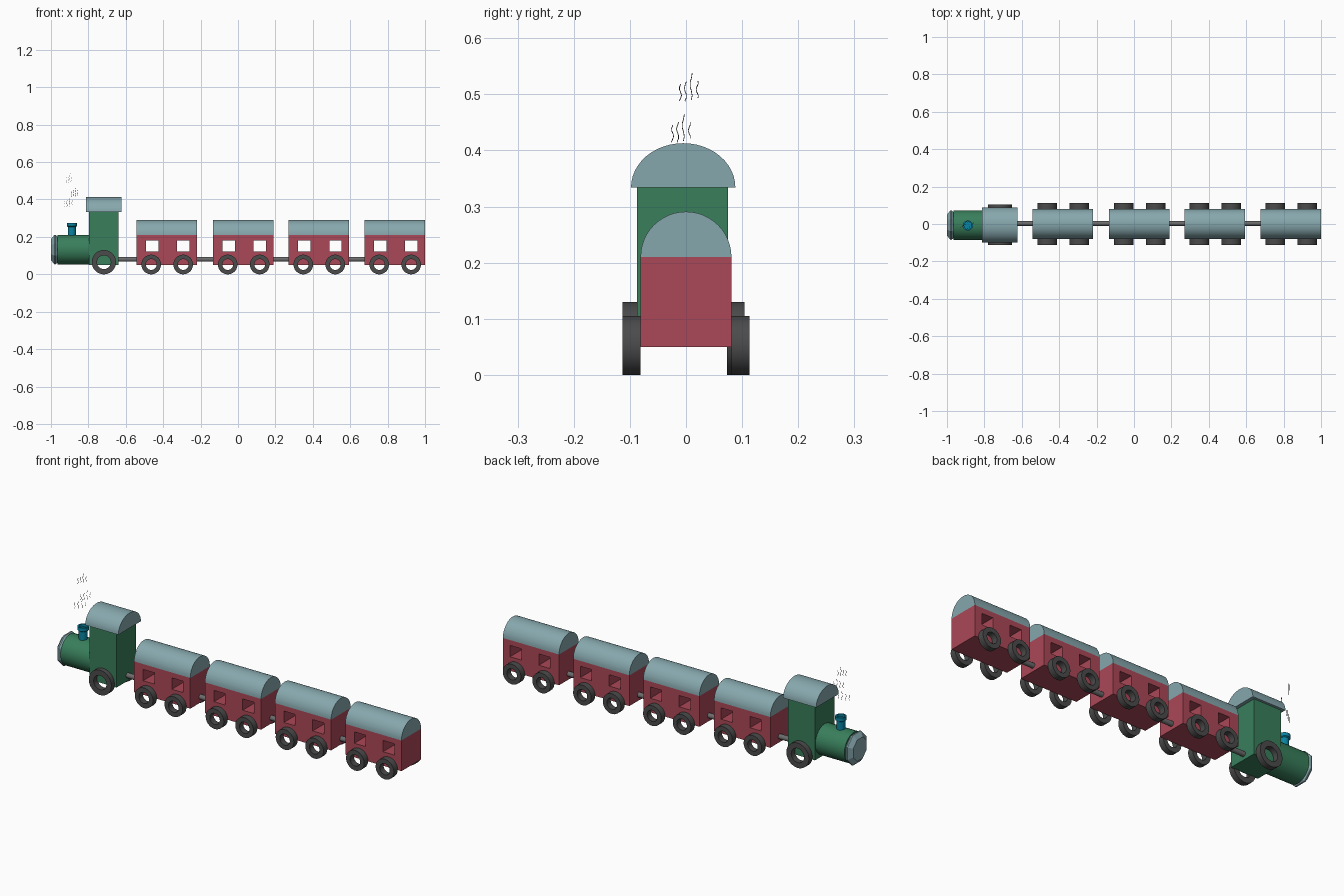
import bpy, bmesh, math
from mathutils import Vector

if "Cube" in bpy.data.objects:
    bpy.data.objects.remove(bpy.data.objects["Cube"])


def material(name, rgb):
    m = bpy.data.materials.new(name)
    m.diffuse_color = (*rgb, 1)
    m.use_nodes = True
    m.node_tree.nodes["Principled BSDF"].inputs["Base Color"].default_value = m.diffuse_color
    return m


RED = material("red_paint", (0.41, 0.065, 0.095))
GREEN = material("green_paint", (0.04, 0.21, 0.105))
ROOF = material("pale_blue", (0.24, 0.39, 0.42))
TEAL = material("teal_paint", (0.003, 0.23, 0.36))
DARK = material("dark_rubber", (0.07, 0.07, 0.072))
STEEL = material("steel", (0.15, 0.15, 0.155))


def finish(bm, name, mat, smooth=False):
    bmesh.ops.recalc_face_normals(bm, faces=bm.faces[:])
    mesh = bpy.data.meshes.new(name)
    bm.to_mesh(mesh)
    bm.free()
    ob = bpy.data.objects.new(name, mesh)
    bpy.context.collection.objects.link(ob)
    mesh.materials.append(mat)
    if smooth:
        bpy.ops.object.select_all(action='DESELECT')
        ob.select_set(True)
        bpy.context.view_layer.objects.active = ob
        bpy.ops.object.shade_smooth_by_angle(angle=math.radians(30))
    return ob


def lathe(name, mat, centre, axis, profile, sides=32, ring=False, smooth=True):
    """Spin (radius, distance along axis) points; ring=True closes the section."""
    bm = bmesh.new()
    loops = []
    for r, d in profile:
        loop = []
        for i in range(sides):
            a = 2 * math.pi * (i + 0.5) / sides
            u, v = r * math.cos(a), r * math.sin(a)
            p = {'X': (d, u, v), 'Y': (u, d, v), 'Z': (u, v, d)}[axis]
            loop.append(bm.verts.new(Vector(centre) + Vector(p)))
        loops.append(loop)
    pairs = list(zip(loops, loops[1:]))
    if ring:
        pairs.append((loops[-1], loops[0]))
    else:
        bm.faces.new(loops[0])
        bm.faces.new(loops[-1])
    for a, b in pairs:
        for i in range(sides):
            j = (i + 1) % sides
            bm.faces.new((a[i], a[j], b[j], b[i]))
    return finish(bm, name, mat, smooth)


def box(name, mat, lo, hi):
    bm = bmesh.new()
    bmesh.ops.create_cube(bm, size=1)
    for v in bm.verts:
        v.co = [lo[k] if v.co[k] < 0 else hi[k] for k in range(3)]
    return finish(bm, name, mat)


def barrel_roof(name, x0, x1, y, z, half_width, height, n=24):
    bm = bmesh.new()
    arc = [math.pi * i / n for i in range(n + 1)]
    face = bm.faces.new([bm.verts.new((x0, y + half_width * math.cos(a),
                                       z + height * math.sin(a))) for a in arc])
    out = bmesh.ops.extrude_face_region(bm, geom=[face], use_keep_orig=True)
    moved = [g for g in out["geom"] if isinstance(g, bmesh.types.BMVert)]
    bmesh.ops.translate(bm, verts=moved, vec=(x1 - x0, 0, 0))
    return finish(bm, name, ROOF, True)


def wheel(name, x, y0, y1, radius, hole):
    return lathe(name, DARK, (x, 0, radius), 'Y',
                 [(radius, y0), (radius, y1), (hole, y1), (hole, y0)], ring=True)


def windowed_body(name, x0):
    """Block with two window openings running right through it."""
    xs = [x0 + d for d in (0, 0.052, 0.117, 0.218, 0.283, 0.324)]
    zs = [0.05, 0.123, 0.182, 0.21]
    bm = bmesh.new()
    grid = [[bm.verts.new((x, -0.081, z)) for z in zs] for x in xs]
    for i in range(5):
        for j in range(3):
            if not (j == 1 and i in (1, 3)):
                bm.faces.new((grid[i][j], grid[i + 1][j],
                              grid[i + 1][j + 1], grid[i][j + 1]))
    out = bmesh.ops.extrude_face_region(bm, geom=bm.faces[:], use_keep_orig=True)
    moved = [g for g in out["geom"] if isinstance(g, bmesh.types.BMVert)]
    bmesh.ops.translate(bm, verts=moved, vec=(0, 0.162, 0))
    return finish(bm, name, RED)


# Locomotive: boiler, faceted nose, cab and roof
LY = -0.006
lathe("boiler", GREEN, (0, LY, 0.132), 'X', [(0.079, -0.965), (0.079, -0.79)])
lathe("boiler_nose", ROOF, (0, LY, 0.132), 'X',
      [(0.06, -1.0), (0.085, -0.982), (0.085, -0.975), (0.07, -0.96)],
      sides=8, smooth=False)
box("cab", GREEN, (-0.797, -0.087, 0.05), (-0.64, 0.075, 0.335))
barrel_roof("cab_roof", -0.813, -0.622, -0.005, 0.334, 0.093, 0.079)

# Chimney with a wider hollow rim
lathe("chimney", TEAL, (-0.888, -0.008, 0), 'Z',
      [(0.021, 0.19), (0.021, 0.253), (0.027, 0.257), (0.027, 0.275),
       (0.02, 0.275), (0.02, 0.262)], sides=24)

# Locomotive wheels
wheel("loco_wheel_front", -0.717, -0.113, -0.082, 0.065, 0.037)
wheel("loco_wheel_back", -0.717, 0.073, 0.104, 0.065, 0.037)

# Four carriages, each with roof, four wheels and a coupling ahead of it
previous_end = -0.64
for n, x0 in enumerate((-0.543, -0.134, 0.27, 0.676), 1):
    windowed_body(f"carriage_{n}_body", x0)
    barrel_roof(f"carriage_{n}_roof", x0, x0 + 0.324, 0, 0.21, 0.081, 0.081)
    for k, dx in enumerate((0.079, 0.25), 1):
        wheel(f"carriage_{n}_wheel_front_{k}", x0 + dx, -0.113, -0.081, 0.0525, 0.029)
        wheel(f"carriage_{n}_wheel_back_{k}", x0 + dx, 0.081, 0.113, 0.0525, 0.029)
    lathe(f"coupling_{n}", STEEL, (0, 0.003, 0.08), 'X',
          [(0.013, previous_end - 0.01), (0.013, x0 + 0.01)], sides=16)
    previous_end = x0 + 0.324

# Smoke: three puffs of thin wavy strokes (x offset, y offset, start, height)
STROKES = [(-0.02, -0.016, 0.0, 0.03), (-0.008, -0.007, 0.0, 0.035),
           (0.004, 0.003, 0.002, 0.048), (0.015, 0.014, 0.006, 0.03)]
for n, (x, y, z, spread) in enumerate(((-0.905, -0.004, 0.36, 1.2),
                                       (-0.872, -0.008, 0.415, 0.9),
                                       (-0.902, 0.006, 0.488, 0.7)), 1):
    curve = bpy.data.curves.new(f"smoke_puff_{n}", 'CURVE')
    curve.dimensions = '3D'
    curve.bevel_depth = 0.0009
    curve.bevel_resolution = 0
    for dx, dy, dz, h in STROKES:
        s = curve.splines.new('POLY')
        s.points.add(6)
        for i, p in enumerate(s.points):
            w = 0.002 * math.sin(i * 1.3 + dx * 60)
            p.co = (x + dx * spread + w, y + dy + w, z + dz + h * i / 6, 1)
    puff = bpy.data.objects.new(f"smoke_puff_{n}", curve)
    bpy.context.collection.objects.link(puff)
    curve.materials.append(DARK)
